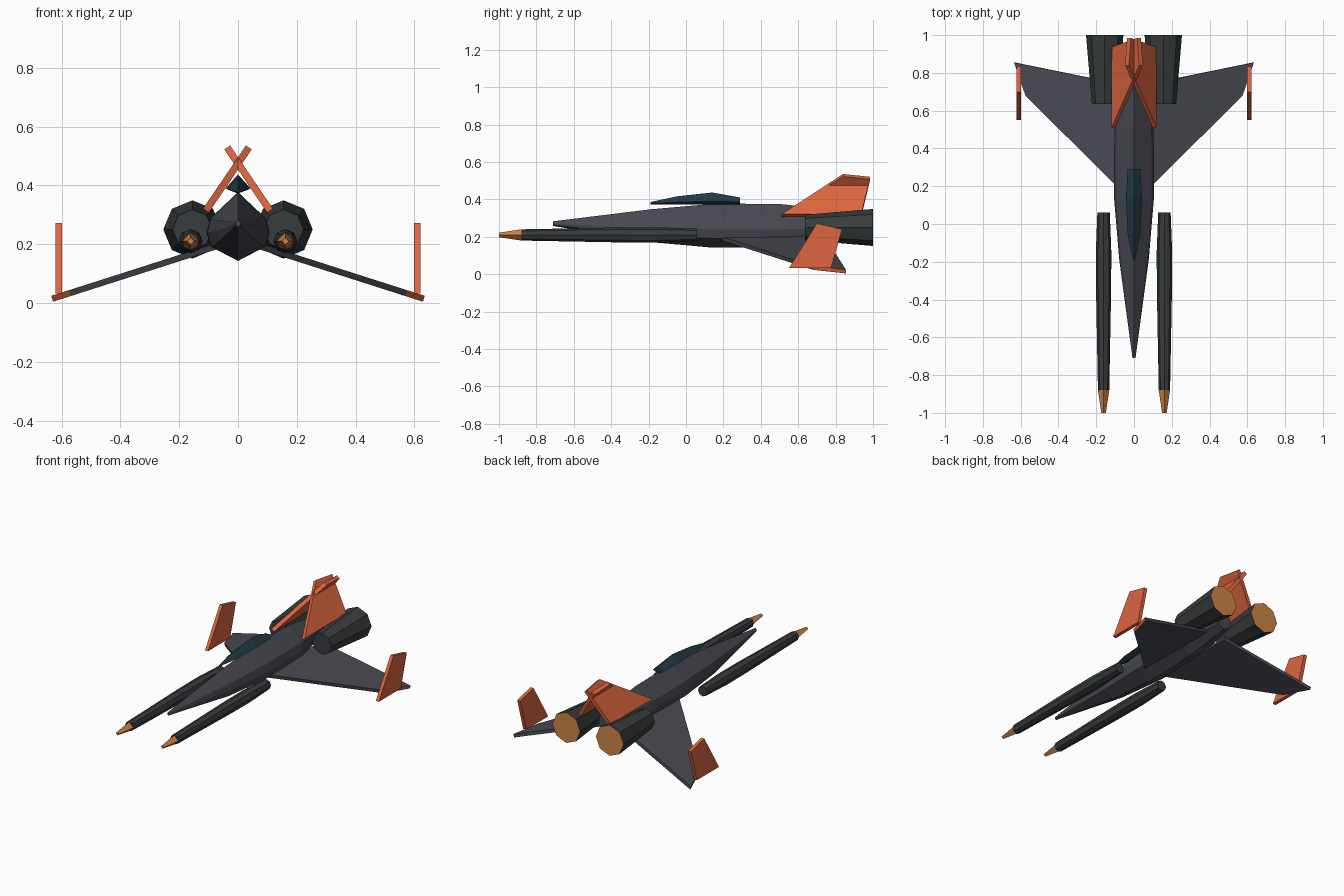
import bpy, bmesh, math
from mathutils import Vector

if "Cube" in bpy.data.objects:
    bpy.data.objects.remove(bpy.data.objects["Cube"])


def paint(name, rgb):
    m = bpy.data.materials.new(name)
    m.diffuse_color = (*rgb, 1)
    m.use_nodes = True
    m.node_tree.nodes["Principled BSDF"].inputs["Base Color"].default_value = m.diffuse_color
    return m


HULL = paint("hull_grey", (0.066, 0.068, 0.085))
DARK = paint("dark_grey", (0.04, 0.045, 0.046))
GLASS = paint("canopy_glass", (0.016, 0.045, 0.06))
ORANGE = paint("fin_orange", (0.72, 0.13, 0.05))
BRONZE = paint("bronze", (0.62, 0.23, 0.06))


def loft(name, rings, mats, pick=None):
    """Skin a list of equal-length rings and cap both ends."""
    bm = bmesh.new()
    vs = [[bm.verts.new(p) for p in r] for r in rings]
    n = len(rings[0])
    for k in range(len(vs) - 1):
        a, b = vs[k], vs[k + 1]
        for i in range(n):
            j = (i + 1) % n
            f = bm.faces.new((a[i], a[j], b[j], b[i]))
            f.material_index = pick(k, i) if pick else 0
    for k, ring in (("start", vs[0]), ("end", vs[-1])):
        f = bm.faces.new(ring)
        f.material_index = pick(k, 0) if pick else 0
    bmesh.ops.recalc_face_normals(bm, faces=bm.faces)
    me = bpy.data.meshes.new(name)
    bm.to_mesh(me)
    bm.free()
    ob = bpy.data.objects.new(name, me)
    bpy.context.collection.objects.link(ob)
    for m in mats:
        me.materials.append(m)
    return ob


def tube(x, z, sides, stations):
    """Rings around the y axis from (y, radius) stations."""
    return [[(x + r * math.cos(math.tau * i / sides), y,
              z + r * math.sin(math.tau * i / sides)) for i in range(sides)]
            for y, r in stations]


def plate(points, offset):
    """Two rings of a flat plate, offset to each side of its mid plane."""
    o = Vector(offset)
    return [[Vector(p) - o for p in points], [Vector(p) + o for p in points]]


# fuselage: faceted spindle (y, half width, top, shoulder, belly line, bottom)
hull = []
for y, w, top, sh, lo, bot in [
        (-0.71, 0.008, 0.283, 0.275, 0.263, 0.258),
        (-0.19, 0.078, 0.347, 0.282, 0.205, 0.172),
        (0.13, 0.105, 0.375, 0.288, 0.192, 0.143),
        (0.30, 0.107, 0.377, 0.288, 0.192, 0.143),
        (0.52, 0.102, 0.374, 0.285, 0.195, 0.155),
        (0.82, 0.050, 0.335, 0.280, 0.220, 0.195)]:
    half = [(w * 0.88, sh), (w, (sh + lo) / 2), (w * 0.88, lo)]
    hull.append([(0, y, top)] + [(x, y, z) for x, z in half] + [(0, y, bot)]
                + [(-x, y, z) for x, z in reversed(half)])
loft("fuselage", hull, [HULL])

# canopy: diamond section
loft("canopy", [[(0, y, top), (w, y, mid), (0, y, 0.372), (-w, y, mid)]
                for y, w, top, mid in [(-0.19, 0.005, 0.386, 0.379),
                                       (-0.05, 0.034, 0.416, 0.385),
                                       (0.14, 0.042, 0.437, 0.390),
                                       (0.29, 0.034, 0.410, 0.386)]], [GLASS])

for side, s in (("left", -1), ("right", 1)):
    # long forward pods with bronze tips
    loft(side + "_pod",
         tube(s * 0.161, 0.21, 8, [(0.06, 0.033), (-0.15, 0.041), (-0.35, 0.040), (-0.88, 0.030)]),
         [DARK])
    loft(side + "_pod_tip", tube(s * 0.161, 0.21, 4, [(-0.88, 0.030), (-1.0, 0.012)]), [BRONZE])

    # engines with bronze exhaust face
    loft(side + "_engine", tube(s * 0.155, 0.25, 8, [(0.635, 0.068), (1.0, 0.099)]),
         [DARK, BRONZE], lambda k, i: int(k == "end"))

    # drooping swept wing with an orange tip edge
    outline = [(0.07, 0.18), (0.572, 0.68), (0.632, 0.855), (0.07, 0.74)]
    loft(side + "_wing",
         plate([(s * x, y, 0.194 - 0.32 * (x - 0.07)) for x, y in outline],
               (s * 0.003, 0, 0.010)),
         [HULL, ORANGE], lambda k, i: int(k == 0 and i == 1))

    # upright winglet
    loft(side + "_winglet",
         plate([(s * 0.61, y, z) for y, z in [(0.55, 0.032), (0.70, 0.272),
                                              (0.835, 0.24), (0.775, 0.032)]],
               (0.011, 0, 0)), [ORANGE])

    # tail fin leaning inward across its twin: t runs from root to tip
    root, tip = Vector((s * 0.109, 0, 0.314)), Vector((s * -0.037, 0, 0.529))
    d = (tip - root).normalized()
    loft(side + "_tail_fin",
         plate([root.lerp(tip, t) + Vector((0, y, 0))
                for y, t in [(0.51, 0), (0.84, 1), (0.985, 0.93), (0.937, 0)]],
               (d.z * 0.012, 0, -d.x * 0.012)), [ORANGE])
